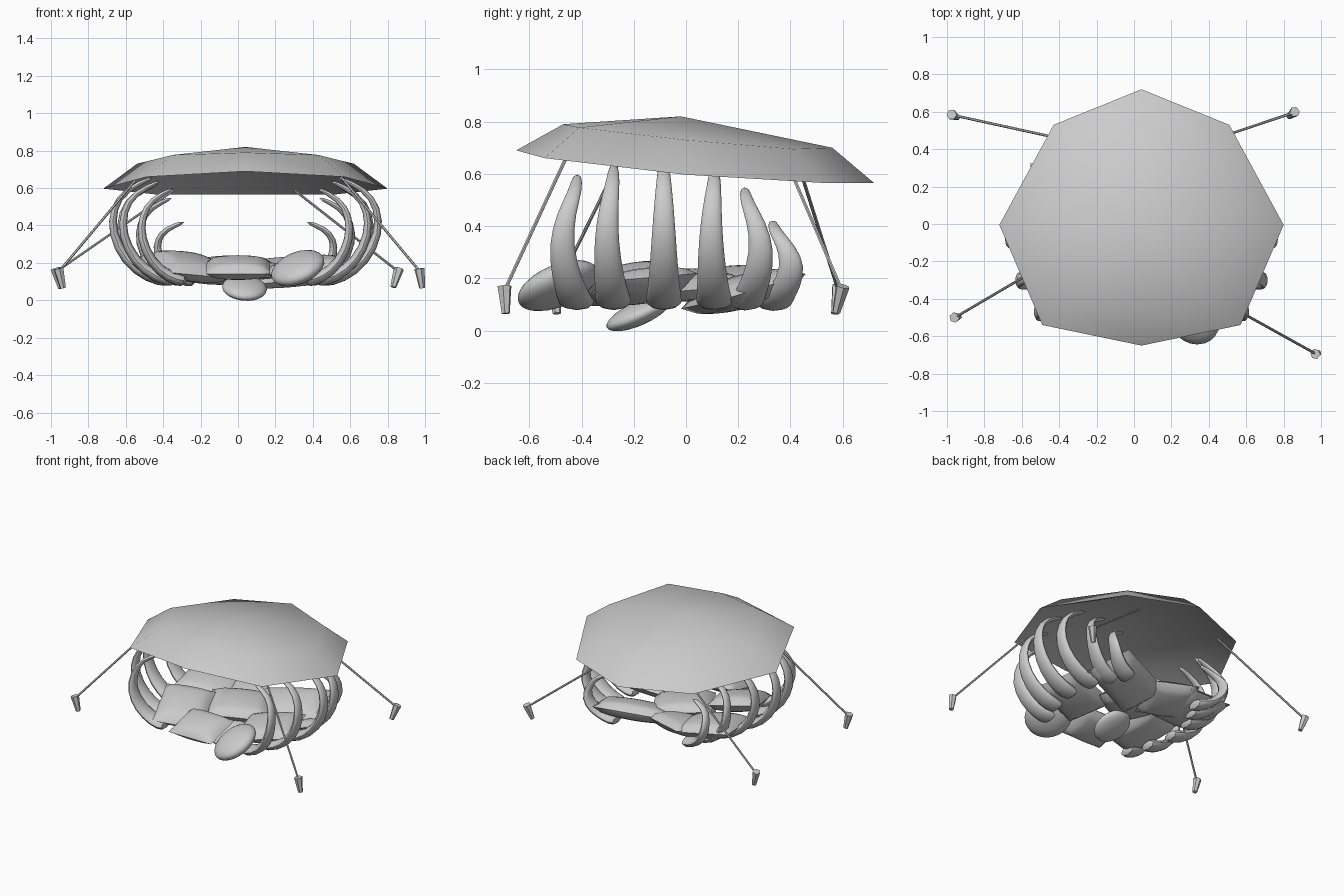
import bpy, bmesh, math
from mathutils import Vector, Euler

if "Cube" in bpy.data.objects:
    bpy.data.objects.remove(bpy.data.objects["Cube"])

CX = 0.04  # symmetry line of canopy and ribs


def finish(bm, name, angle=None):
    bmesh.ops.recalc_face_normals(bm, faces=bm.faces)
    me = bpy.data.meshes.new(name)
    bm.to_mesh(me)
    bm.free()
    ob = bpy.data.objects.new(name, me)
    bpy.context.collection.objects.link(ob)
    if angle:
        bpy.ops.object.select_all(action='DESELECT')
        ob.select_set(True)
        bpy.context.view_layer.objects.active = ob
        bpy.ops.object.shade_smooth_by_angle(angle=math.radians(angle))
    return ob


def loft(bm, rings, cap=True):
    loops = [[bm.verts.new(p) for p in r] for r in rings]
    for a, b in zip(loops, loops[1:]):
        n = len(a)
        for i in range(n):
            bm.faces.new((a[i], a[(i + 1) % n], b[(i + 1) % n], b[i]))
    if cap:
        bm.faces.new(loops[0])
        bm.faces.new(loops[-1])
    return loops


def rod(name, a, b, ra, rb, sides=6):
    a, b = Vector(a), Vector(b)
    q = (b - a).to_track_quat('Z', 'Y')
    ang = [2 * math.pi * i / sides for i in range(sides)]
    bm = bmesh.new()
    loft(bm, [[p + q @ Vector((math.cos(t) * r, math.sin(t) * r, 0)) for t in ang]
              for p, r in ((a, ra), (b, rb))])
    return finish(bm, name)


# Canopy: eight-sided sheet, drooping rim, hollow below
def octagon(half):  # half runs front centre -> back centre on the +x side
    right = [Vector((CX + x, y, z)) for x, y, z in half]
    left = [Vector((CX - x, y, z)) for x, y, z in half[1:-1]]
    return right + left[::-1]


rim = octagon([(0, -.65, .69), (.53, -.54, .66), (.76, -.005, .597), (.47, .53, .565), (0, .72, .565)])
top = octagon([(0, -.47, .79), (.39, -.41, .777), (.58, -.005, .73), (.36, .41, .695), (0, .56, .70)])
under = [p - Vector((0, 0, .045)) for p in top]
bm = bmesh.new()
loops = loft(bm, [top, rim, under], cap=False)
for loop, z in ((loops[0], .82), (loops[2], .765)):
    c = bm.verts.new((CX, -.02, z))
    for i in range(8):
        bm.faces.new((loop[i], loop[(i + 1) % 8], c))
finish(bm, "canopy", 75)

# Guy ropes and tapered stakes: rope start, stake top, stake bottom
guys = [((.30, .41, .59), (.86, .60, .17), (.83, .575, .07)),
        ((-.34, .445, .59), (-.975, .585, .17), (-.945, .57, .065)),
        ((.55, -.46, .66), (.97, -.695, .17), (.985, -.69, .065)),
        ((-.55, -.26, .64), (-.96, -.50, .17), (-.935, -.495, .065))]
for i, (start, head, foot) in enumerate(guys):
    rod(f"guy_rope_{i}", start, Vector(head).lerp(Vector(foot), .15), .007, .007)
    rod(f"stake_{i}", foot, head, .016, .028)

# Ribs: tapered curved blades, six per side
profile = [(.55, 0), (.73, .04), (.90, .2), (1.0, .46), (.99, .7), (.90, .88), (.68, 1)]


def rib(name, side, reach, height, y, drift):
    z0 = .10
    n = len(profile)
    pts = []
    for f, t in profile:
        yy = y + drift * (math.sin(math.pi * min(t * 1.1, 1)) - .3)
        pts.append(Vector((CX + side * reach * f, yy, z0 + (height - z0) * t)))
    rings = []
    for i, p in enumerate(pts):
        d = (pts[min(i + 1, n - 1)] - pts[max(i - 1, 0)]).normalized()
        nrm = d.cross(Vector((0, 1, 0))).normalized()
        k = i / (n - 1)
        w, h = .066 * (1 - k) + .018, .028 * (1 - k) + .012
        rings.append([p + Vector((0, math.cos(a) * w, 0)) + nrm * math.sin(a) * h
                      for a in [math.pi * j / 4 for j in range(8)]])
    bm = bmesh.new()
    loft(bm, rings)
    ob = finish(bm, name, 50)
    ob.modifiers.new("round", 'SUBSURF').levels = 1


ribs = [(.56, .60, -.435, -.065), (.66, .64, -.285, -.03), (.715, .66, -.085, 0),
        (.67, .63, .105, -.015), (.57, .55, .245, .07), (.475, .42, .355, .08)]
for i, (reach, height, y, drift) in enumerate(ribs):
    for side, label in ((1, "right"), (-1, "left")):
        rib(f"rib_{label}_{i}", side, reach, height, y, drift)


# Square cushions with rounded tops and blunt edges
def cushion(name, loc, half, rot):
    bm = bmesh.new()
    q = Euler([math.radians(a) for a in rot])
    for s in (1, -1):
        g = bmesh.ops.create_grid(bm, x_segments=10, y_segments=10, size=1)
        for v in g['verts']:
            x, y = v.co.x, v.co.y
            puff = (max(0, 1 - x * x) * max(0, 1 - y * y)) ** .35
            p = Vector((x * half[0], y * half[1], s * puff * half[2]))
            p.rotate(q)
            v.co = p + Vector(loc)
    bmesh.ops.remove_doubles(bm, verts=bm.verts, dist=.0005)
    finish(bm, name, 60)


cushions = [((0, -.42, .175), (.17, .14, .055), (14, 0, 0)),
            ((-.26, -.24, .18), (.17, .20, .065), (14, 5, 22)),
            ((.37, -.17, .17), (.20, .17, .06), (5, -10, 15)),
            ((.02, .0, .175), (.20, .18, .06), (4, 4, 30)),
            ((.25, .22, .15), (.26, .16, .065), (16, -5, 22)),
            ((-.33, .17, .175), (.20, .19, .065), (6, 8, 10)),
            ((-.11, .21, .15), (.17, .16, .055), (12, 3, -20))]
for i, c in enumerate(cushions):
    cushion(f"square_cushion_{i}", *c)


# Round cushions
def round_cushion(name, loc, half, rot):
    bm = bmesh.new()
    bmesh.ops.create_uvsphere(bm, u_segments=24, v_segments=12, radius=1)
    q = Euler([math.radians(a) for a in rot])
    for v in bm.verts:
        p = Vector((v.co.x * half[0], v.co.y * half[1], v.co.z * half[2]))
        p.rotate(q)
        v.co = p + Vector(loc)
    finish(bm, name, 60)


round_cushion("round_cushion_front", (.32, -.49, .172), (.15, .165, .065), (22, -22, 0))
round_cushion("round_cushion_low", (.035, -.18, .066), (.12, .135, .045), (24, 5, 0))
